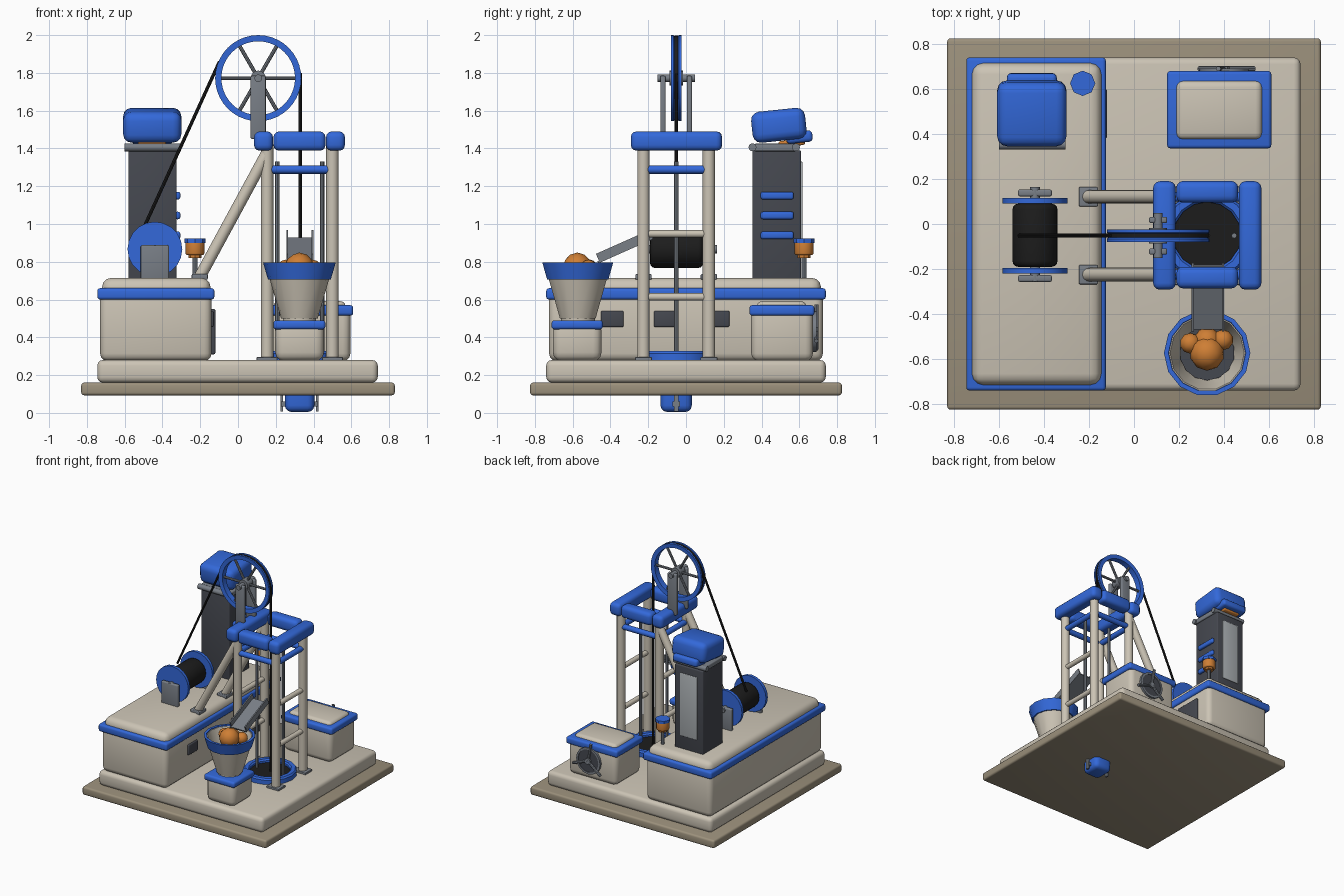
import bpy, bmesh, math
from mathutils import Vector, Matrix

if "Cube" in bpy.data.objects:
    bpy.data.objects.remove(bpy.data.objects["Cube"])

def mat(name, r, g, b):
    m = bpy.data.materials.new(name)
    m.diffuse_color = (r, g, b, 1)
    m.use_nodes = True
    m.node_tree.nodes["Principled BSDF"].inputs["Base Color"].default_value = m.diffuse_color
    return m

BLUE = mat("blue_paint", .033, .14, .70)
CREAM = mat("cream", .60, .55, .46)
TAN = mat("tan", .33, .28, .20)
DARK = mat("charcoal", .06, .065, .08)
BLACK = mat("black", .012, .012, .012)
STEEL = mat("steel", .19, .21, .24)
PALE = mat("pale_panel", .42, .45, .47)
ORANGE = mat("orange", .62, .21, .035)

def finish(name, bm, m):
    for f in bm.faces:
        f.smooth = True
    bmesh.ops.recalc_face_normals(bm, faces=bm.faces)
    me = bpy.data.meshes.new(name)
    bm.to_mesh(me)
    bm.free()
    me.set_sharp_from_angle(angle=math.radians(34))
    me.materials.append(m)
    o = bpy.data.objects.new(name, me)
    bpy.context.collection.objects.link(o)
    return o

def bevel(bm, w, sharp=False):
    if w:
        es = [e for e in bm.edges if not sharp or e.calc_face_angle(0) > 1.2]
        bmesh.ops.bevel(bm, geom=es, offset=w, segments=3, profile=.5, affect='EDGES')

def box(name, x, y, z, m, w=0, tilt=0):
    bm = bmesh.new()
    bmesh.ops.create_cube(bm, size=1)
    bmesh.ops.scale(bm, vec=(x[1]-x[0], y[1]-y[0], z[1]-z[0]), verts=bm.verts)
    bevel(bm, w)
    mx = Matrix.Translation(((x[0]+x[1])/2, (y[0]+y[1])/2, (z[0]+z[1])/2)) @ Matrix.Rotation(math.radians(tilt), 4, 'X')
    bm.transform(mx)
    return finish(name, bm, m)

def rod(name, a, b, r, m, n=12, r2=None, w=0):
    a, b = Vector(a), Vector(b)
    d = b - a
    bm = bmesh.new()
    bmesh.ops.create_cone(bm, cap_ends=True, segments=n, radius1=r, radius2=r if r2 is None else r2, depth=d.length)
    bevel(bm, w, True)
    bm.transform(Matrix.Translation((a+b)/2) @ d.to_track_quat('Z', 'Y').to_matrix().to_4x4())
    return finish(name, bm, m)

def lathe(name, prof, n, m, mx):
    """closed profile of (radius, height) spun about z"""
    bm = bmesh.new()
    vs = [bm.verts.new((r, 0, h)) for r, h in prof]
    es = [bm.edges.new((vs[i], vs[(i+1) % len(vs)])) for i in range(len(vs))]
    bmesh.ops.spin(bm, geom=vs+es, axis=(0, 0, 1), cent=(0, 0, 0), angle=2*math.pi, steps=n)
    bmesh.ops.remove_doubles(bm, verts=bm.verts, dist=1e-5)
    bm.transform(mx)
    return finish(name, bm, m)

T = Matrix.Translation
ALONG_Y = Matrix.Rotation(math.pi/2, 4, 'X')

# ground and plinth
box("ground_slab", (-.83, .83), (-.825, .825), (.093, .16), TAN, .015)
box("plinth", (-.745, .74), (-.74, .74), (.16, .28), CREAM, .03)

# engine house
box("house_body", (-.73, -.14), (-.725, .725), (.275, .64), CREAM, .04)
box("house_roof", (-.72, -.145), (-.715, .715), (.56, .715), CREAM, .05)
box("house_trim", (-.745, -.125), (-.74, .74), (.6, .66), BLUE, .015)
for y in (-.39, -.11, .17):
    box("house_vent", (-.15, -.128), (y-.06, y+.06), (.455, .54), DARK, .008)
box("house_hatch", (-.15, -.12), (.38, .6), (.31, .55), DARK, .008)

# control tower
box("tower_body", (-.58, -.325), (.352, .61), (.7, 1.39), DARK, .008)
box("tower_panel", (-.53, -.375), (.6, .618), (.82, 1.33), PALE, .006)
for z in (.94, 1.045, 1.15):
    box("tower_louvre", (-.335, -.305), (.395, .57), (z-.02, z+.02), BLUE, .012)
for y in (.352, .582):
    rod("tower_rail", (-.6, y, 1.406), (-.305, y, 1.406), .021, STEEL)
box("tower_cap_plate", (-.59, -.315), (.36, .585), (1.385, 1.425), STEEL, .008)
box("tower_hood", (-.608, -.3), (.348, .635), (1.44, 1.605), BLUE, .045, 6)
box("tower_hood_lip", (-.565, -.343), (.53, .67), (1.43, 1.49), BLUE, .02, 6)
box("tower_lamp", (-.53, -.38), (.49, .63), (1.412, 1.445), ORANGE, .012, 6)

# warning beacon
rod("beacon_post", (-.228, .625, .7), (-.228, .625, .83), .014, STEEL, 8)
rod("beacon_neck", (-.228, .625, .82), (-.228, .625, .84), .035, ORANGE, 8)
rod("beacon_light", (-.228, .625, .835), (-.228, .625, .91), .05, ORANGE, 12, w=.01)
rod("beacon_cap", (-.228, .625, .9), (-.228, .625, .922), .056, BLUE, 8)

# winch
WX, WZ, CY = -.44, .867, -.052
rod("winch_drum", (WX, -.19, WZ), (WX, .09, WZ), .1, BLACK, 20, w=.025)
rod("winch_axle", (WX, -.255, WZ), (WX, .165, WZ), .022, STEEL)
for s in (-1, 1):
    y = CY + s*.155
    rod("winch_flange", (WX, y-.012, WZ), (WX, y+.012, WZ), .145, BLUE, 20)
    y = CY + s*.19
    box("winch_bearing", (-.515, -.365), (y-.015, y+.015), (.705, .888), STEEL, .008)

# headframe tower
for x in (.154, .5):
    for s in (-1, 1):
        y = CY + s*.173
        rod("frame_post", (x, y, .27), (x, y, 1.42), .033, CREAM, 12)
        box("post_foot", (x-.055, x+.055), (y-.045, y+.045), (.275, .295), STEEL, .004)
    for z in (.614, .948):
        rod("side_brace", (x, -.23, z), (x, .12, z), .02, CREAM)
    rod("upper_side_brace", (x, -.23, 1.288), (x, .12, 1.288), .022, BLUE)
for y in (-.225, .121):
    rod("upper_cross_brace", (.154, y, 1.288), (.5, y, 1.288), .022, BLUE)
for x in (.135, .516):
    box("crown_beam_side", (x-.05, x+.05), (-.292, .19), (1.388, 1.49), BLUE, .03)
for y in (-.238, .143):
    box("crown_beam_cross", (.188, .463), (y-.048, y+.048), (1.388, 1.49), BLUE, .03)
for s in (-1, 1):
    y = CY + s*.173
    rod("back_stay", (-.205, y, .715), (.15, y, 1.37), .031, CREAM)
    box("stay_foot", (-.245, -.16), (y-.043, y+.043), (.705, .735), STEEL, .006)

# sheave wheel
SX, SZ = .107, 1.772
WHEEL = T((SX, CY, SZ)) @ ALONG_Y
lathe("sheave_rim", [(.195, -.024), (.228, -.027), (.228, -.014), (.212, 0),
                     (.228, .014), (.228, .027), (.195, .024)], 40, BLUE, WHEEL)
for i in range(6):
    a = i*math.pi/3
    rod("sheave_spoke", (SX, CY, SZ), (SX+.2*math.cos(a), CY, SZ+.2*math.sin(a)), .01, STEEL, 8)
rod("sheave_hub", (SX, CY-.035, SZ), (SX, CY+.035, SZ), .04, STEEL, 16)
rod("sheave_axle", (SX, CY-.1, SZ), (SX, CY+.1, SZ), .02, STEEL)
for s in (-1, 1):
    y = CY + s*.07
    box("sheave_bracket", (SX-.04, SX+.04), (y-.014, y+.014), (1.45, 1.785), STEEL, .008)

# hoist cable
rod("cable_incline", (-.51, CY, .955), (-.098, CY, 1.86), .009, BLACK, 8)
rod("cable_drop", (.33, CY, 1.8), (.33, CY, .1), .009, BLACK, 8)
lathe("cable_wrap", [(.212, -.009), (.226, -.009), (.226, .009), (.212, .009)], 40, BLACK, WHEEL)

# shaft collar, guides and skip
MID = T((.325, CY, 0))
lathe("shaft_collar", [(.15, .27), (.2, .27), (.2, .315), (.19, .327), (.16, .327), (.15, .315)], 16, BLUE, MID)
rod("shaft_mouth", (.325, CY, .27), (.325, CY, .3), .16, BLACK, 16)
for x in (.208, .445):
    rod("guide_rail", (x, CY, .28), (x, CY, 1.33), .012, STEEL, 8)
box("skip_bucket", (.248, .404), (CY-.083, CY+.083), (.005, .25), BLUE, .035)
for x in (.231, .42):
    box("skip_guide", (x-.007, x+.007), (CY-.012, CY+.012), (.008, .25), STEEL)
for x in (.24, .41):
    box("skip_arm", (x-.013, x+.013), (CY-.02, CY+.02), (.035, .06), STEEL)

# ore chute
def chute(name, x0, x1, up, th):
    c, z = -.325, .86 + up
    return box(name, (x0, x1), (c-.155, c+.155), (z-th/2, z+th/2), STEEL, 0, 24)
chute("chute_floor", .256, .4, 0, .012)
for x in (.256, .39):
    chute("chute_side", x, x+.01, .022, .05)

# ore hopper
HOP = T((.325, -.573, 0))
lathe("hopper_rim", [(.15, .705), (.166, .705), (.192, .795), (.172, .795)], 14, BLUE, HOP)
lathe("hopper_cone", [(.085, .5), (.097, .5), (.158, .71), (.177, .788), (.165, .788), (.145, .72)], 14, CREAM, HOP)
rod("hopper_floor", (.325, -.573, .64), (.325, -.573, .665), .122, DARK, 14)
for x, y, z, r in ((.325, -.575, .772, .077), (.25, -.53, .765, .046),
                   (.395, -.515, .765, .046), (.325, -.52, .755, .06)):
    bm = bmesh.new()
    bmesh.ops.create_icosphere(bm, subdivisions=2, radius=r)
    bm.transform(T((x, y, z)))
    finish("ore_lump", bm, ORANGE)
box("hopper_base", (.197, .455), (-.705, -.447), (.275, .48), CREAM, .045)
box("hopper_base_trim", (.187, .463), (-.712, -.44), (.442, .49), BLUE, .016)
rod("hopper_throat", (.325, -.573, .48), (.325, -.573, .515), .09, CREAM, 14)

# pump box with fan
box("pump_box", (.16, .595), (.345, .672), (.275, .56), CREAM, .04)
box("pump_lid", (.187, .57), (.375, .637), (.5, .592), CREAM, .03)
box("pump_trim", (.147, .61), (.336, .68), (.515, .57), BLUE, .015)
FX, FZ = .4, .43
rod("fan_disc", (FX, .66, FZ), (FX, .685, FZ), .105, DARK, 16)
lathe("fan_ring", [(.092, -.01), (.108, -.01), (.108, .01), (.092, .01)], 16, STEEL, T((FX, .68, FZ)) @ ALONG_Y)
rod("fan_hub", (FX, .67, FZ), (FX, .7, FZ), .025, STEEL, 10)
for i in range(3):
    a = math.radians(100 + 120*i)
    rod("fan_blade", (FX, .69, FZ), (FX+.145*math.cos(a), .69, FZ+.145*math.sin(a)), .011, STEEL, 8)
